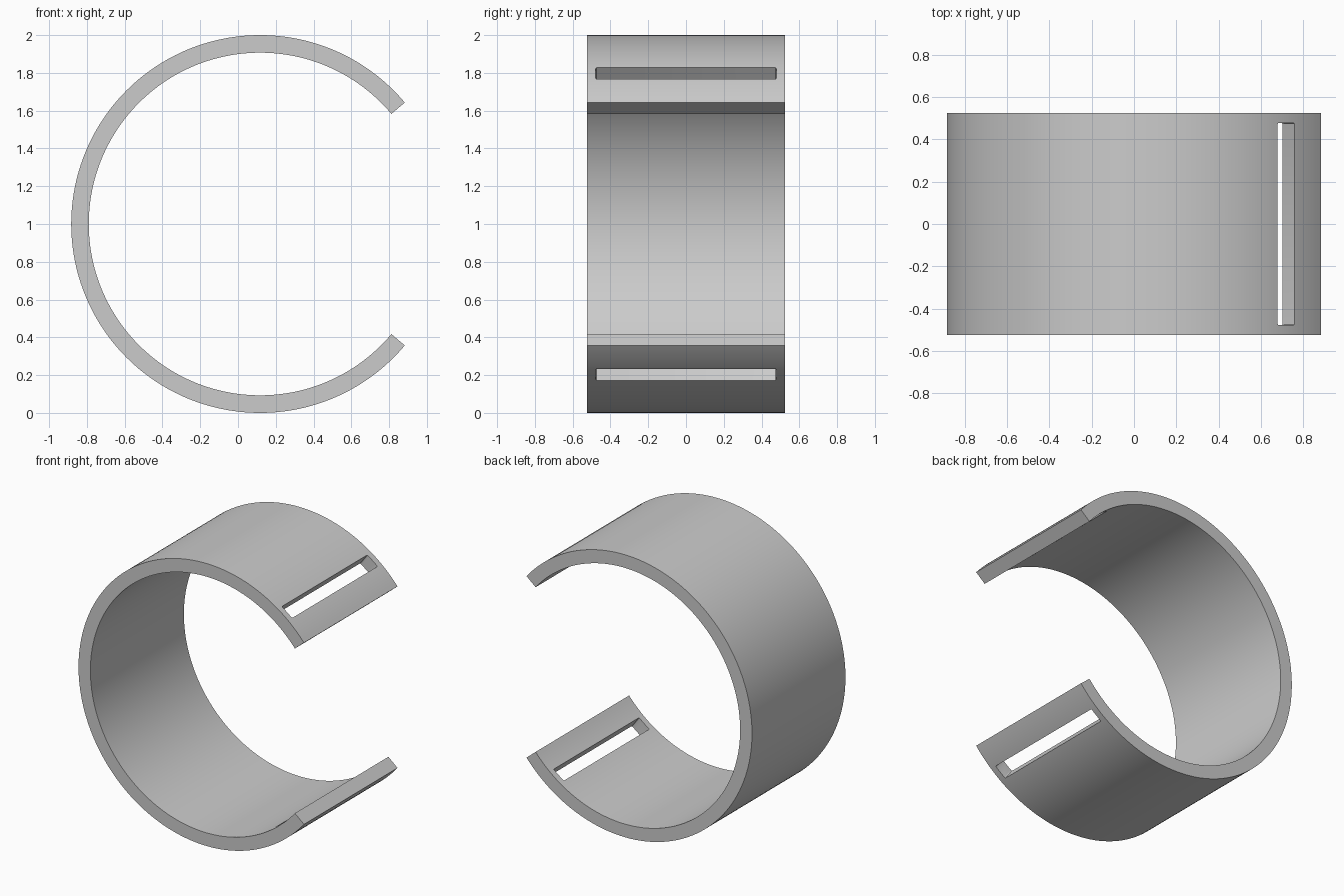
import bpy
import bmesh
from math import radians, cos, sin
from mathutils import Matrix, Vector

CENTRE = Vector((0.117, 0, 1))
OUTER, INNER, HALF_WIDTH = 1.0, 0.907, 0.523
GAP = 40          # half of the opening angle, in degrees
SLOT_ANGLE = 53   # slot position, in degrees from +x
SEGMENTS = 168

cube = bpy.data.objects.get("Cube")
if cube:
    bpy.data.objects.remove(cube)

grey = bpy.data.materials.new("plain grey")
grey.use_nodes = True
colour = (0.6, 0.6, 0.6, 1)
grey.diffuse_color = colour
grey.node_tree.nodes["Principled BSDF"].inputs["Base Color"].default_value = colour


def make_object(name, bm):
    bmesh.ops.recalc_face_normals(bm, faces=bm.faces)
    mesh = bpy.data.meshes.new(name)
    bm.to_mesh(mesh)
    bm.free()
    mesh.materials.append(grey)
    obj = bpy.data.objects.new(name, mesh)
    bpy.context.collection.objects.link(obj)
    return obj


# Open cuff: a rectangular section swept round the arc
bm = bmesh.new()
section = [(INNER, -1), (OUTER, -1), (OUTER, 1), (INNER, 1)]
rings = []
for i in range(SEGMENTS + 1):
    a = radians(GAP + (360 - 2 * GAP) * i / SEGMENTS)
    rings.append([bm.verts.new(CENTRE + Vector((r * cos(a), s * HALF_WIDTH, r * sin(a))))
                  for r, s in section])
for near, far in zip(rings, rings[1:]):
    for k in range(4):
        n = (k + 1) % 4
        bm.faces.new((near[k], near[n], far[n], far[k]))
bm.faces.new(rings[0])
bm.faces.new(rings[-1])
cuff = make_object("cuff", bm)

# Strap slots: round-cornered cutters pointing outwards near each end
for name, angle in (("upper_slot_cutter", SLOT_ANGLE), ("lower_slot_cutter", -SLOT_ANGLE)):
    bm = bmesh.new()
    bmesh.ops.create_cube(bm, size=1, matrix=Matrix.Diagonal((0.4, 0.956, 0.1, 1)))
    corners = [e for e in bm.edges
               if abs(e.verts[0].co.x - e.verts[1].co.x) > 0.1]
    bmesh.ops.bevel(bm, geom=corners, offset=0.008, segments=3, affect='EDGES', profile=0.5)
    middle = Matrix.Translation((0.95, 0, 0))
    turn = Matrix.Rotation(radians(-angle), 4, 'Y')
    bm.transform(Matrix.Translation(CENTRE) @ turn @ middle)
    cutter = make_object(name, bm)
    cutter.hide_render = True
    cutter.hide_set(True)
    cut = cuff.modifiers.new(name, 'BOOLEAN')
    cut.operation = 'DIFFERENCE'
    cut.solver = 'EXACT'
    cut.object = cutter

# Bake the cuts, drop the cutters, then shade
bpy.context.view_layer.update()
baked = bpy.data.meshes.new_from_object(cuff.evaluated_get(bpy.context.evaluated_depsgraph_get()))
cutters = [m.object for m in cuff.modifiers]
cuff.modifiers.clear()
cuff.data = baked
for cutter in cutters:
    bpy.data.objects.remove(cutter)
bpy.ops.object.select_all(action='DESELECT')
bpy.context.view_layer.objects.active = cuff
cuff.select_set(True)
bpy.ops.object.shade_smooth_by_angle(angle=radians(30))
